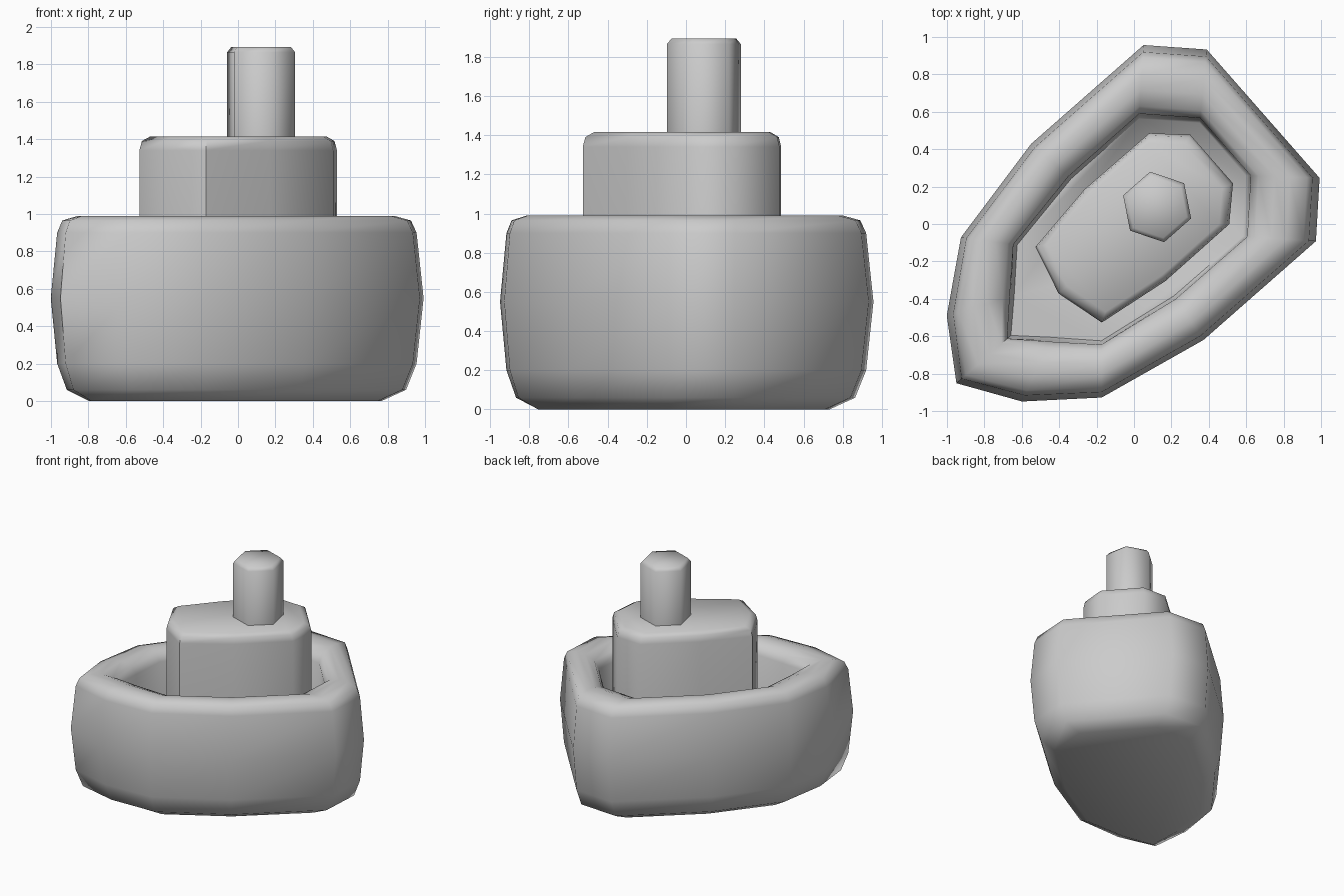
import bpy, bmesh, math
from mathutils import Vector, Matrix

if "Cube" in bpy.data.objects:
    bpy.data.objects.remove(bpy.data.objects["Cube"])

# Boat axis is turned in plan; outlines are written along the boat (u) and across it (v)
TURN = Matrix.Rotation(math.radians(41.3), 3, 'Z')
SIDE = -0.013


def mirror(half):
    """Close a half outline (stern to bow tip) across the boat's centre line."""
    return [Vector(p) for p in half] + [Vector((u, -v)) for u, v in reversed(half) if v > 0]


def loft(name, rings):
    """Skin a list of (outline, z) rings and cap both ends."""
    bm = bmesh.new()
    loops = [[bm.verts.new(TURN @ Vector((p.x, p.y + SIDE, z))) for p in pts] for pts, z in rings]
    n = len(loops[0])
    for a, b in zip(loops, loops[1:]):
        for i in range(n):
            j = (i + 1) % n
            bm.faces.new((a[i], a[j], b[j], b[i]))
    bm.faces.new(list(reversed(loops[0])))
    bm.faces.new(loops[-1])
    bmesh.ops.recalc_face_normals(bm, faces=bm.faces)
    mesh = bpy.data.meshes.new(name)
    bm.to_mesh(mesh)
    bm.free()
    ob = bpy.data.objects.new(name, mesh)
    bpy.context.collection.objects.link(ob)
    bpy.ops.object.select_all(action='DESELECT')
    ob.select_set(True)
    bpy.context.view_layer.objects.active = ob
    bpy.ops.object.shade_smooth_by_angle(angle=math.radians(65))
    return ob


# Hull: rings blend between the widest outline (0) and the deck opening (1)
outer = mirror([(0.908, 0.457), (0.67, 0.698), (-0.13, 0.698), (-0.742, 0.57), (-1.076, 0.305), (-1.275, 0)])
hole = mirror([(0.634, 0.2), (0.405, 0.432), (-0.095, 0.43), (-0.553, 0.352), (-0.75, 0.156), (-0.906, 0)])
profile = [(0.6, 0), (0.25, 0.06), (0.1, 0.2), (0, 0.55), (0.1, 0.9), (0.18, 0.965), (0.42, 0.99),
           (0.64, 0.99), (0.87, 0.96), (0.98, 0.9), (1.0, 0.56), (1.05, 0.52)]
loft("hull", [([a.lerp(b, t) for a, b in zip(outer, hole)], z) for t, z in profile])

# Cabin standing in the recess, rounded at the top
cabin = mirror([(0.541, 0.173), (0.382, 0.324), (-0.075, 0.327), (-0.477, 0.269), (-0.548, 0)])
loft("cabin", [([p * s for p in cabin], z) for s, z in [(1, 0.5), (1, 1.34), (0.975, 1.39), (0.89, 1.415)]])

# Six-sided funnel
funnel = [Vector((math.cos(i * math.pi / 3), math.sin(i * math.pi / 3))) for i in range(6)]
loft("funnel", [([p * r + Vector((0.153, 0)) for p in funnel], z)
                for r, z in [(0.192, 1.38), (0.192, 1.865), (0.168, 1.893)]])
